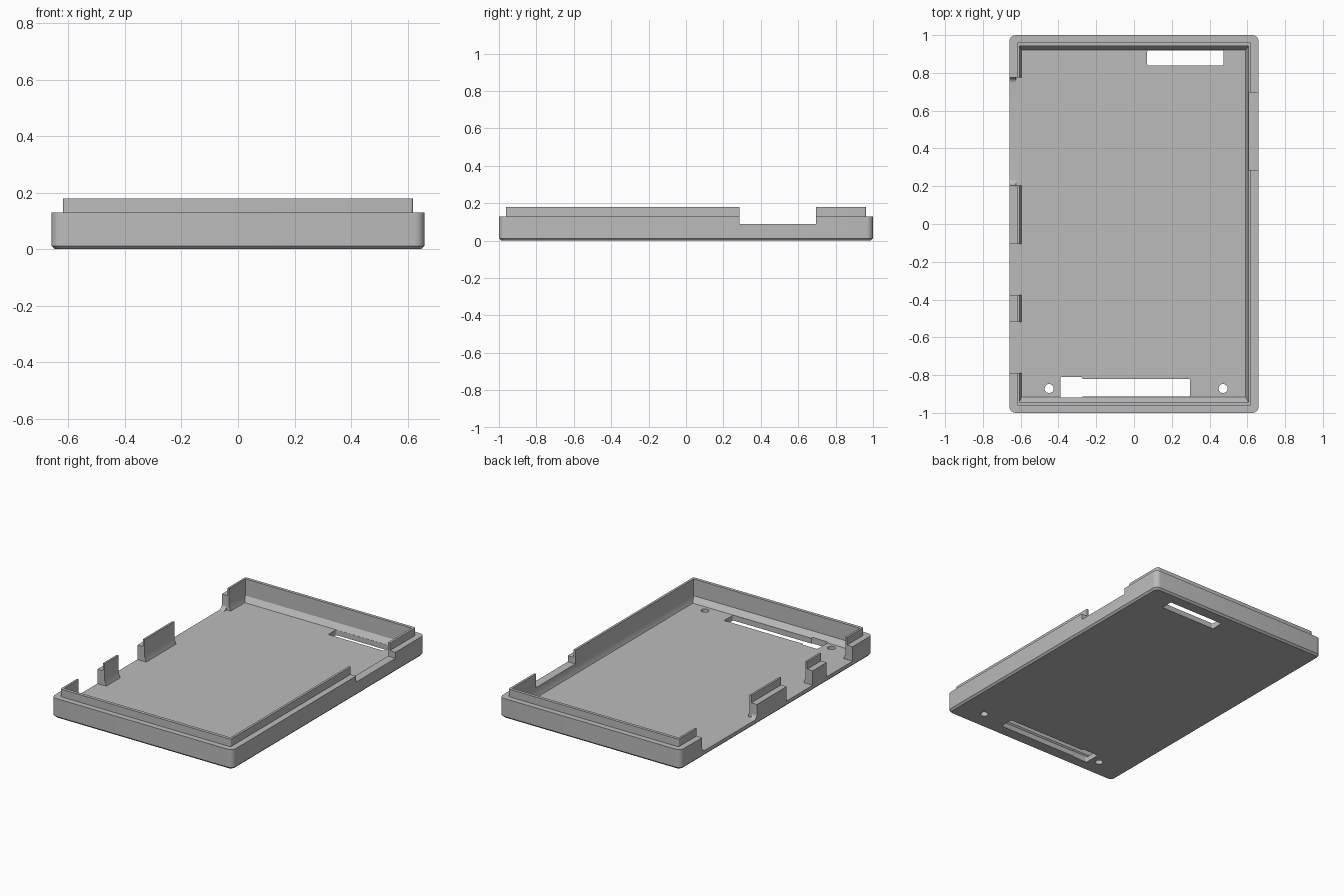
import bpy, bmesh, math
from mathutils import Vector

cube = bpy.data.objects.get("Cube")
if cube:
    bpy.data.objects.remove(cube, do_unlink=True)

grey = bpy.data.materials.new("plain grey")
grey.use_nodes = True
colour = (0.5, 0.5, 0.5, 1)
grey.diffuse_color = colour
grey.node_tree.nodes["Principled BSDF"].inputs["Base Color"].default_value = colour


def ring(u0, u1, v0, v1, r, steps=6):
    """Outline of a rectangle, with rounded corners if r > 0."""
    points = []
    corners = [(u1 - r, v1 - r), (u0 + r, v1 - r), (u0 + r, v0 + r), (u1 - r, v0 + r)]
    for i, (u, v) in enumerate(corners):
        for k in range(steps + 1 if r else 1):
            a = math.pi / 2 * (i + k / steps)
            points.append((u + r * math.cos(a), v + r * math.sin(a)))
    return points


def loft(name, layers, along="z"):
    """Solid through stacked (outline, height) layers, stacked along z or x."""
    bm = bmesh.new()
    rings = []
    for outline, w in layers:
        rings.append([bm.verts.new((u, v, w) if along == "z" else (w, u, v)) for u, v in outline])
    for a, b in zip(rings, rings[1:]):
        for i in range(len(a)):
            j = (i + 1) % len(a)
            bm.faces.new((a[i], a[j], b[j], b[i]))
    bm.faces.new(rings[0][::-1])
    bm.faces.new(rings[-1])
    bmesh.ops.recalc_face_normals(bm, faces=bm.faces)
    mesh = bpy.data.meshes.new(name)
    bm.to_mesh(mesh)
    bm.free()
    mesh.materials.append(grey)
    obj = bpy.data.objects.new(name, mesh)
    bpy.context.scene.collection.objects.link(obj)
    return obj


def prism(name, rect, low, high, r=0, along="z"):
    outline = ring(*rect, r)
    return loft(name, [(outline, low), (outline, high)], along)


FLOOR, RIM, TOP, ABOVE = 0.035, 0.13, 0.18, 0.4

# Outer shell: chamfered base, straight wall, stepped lip
wall = ring(-0.66, 0.66, -1, 1, 0.035)
lip = ring(-0.62, 0.62, -0.963, 0.963, 0.01)
tray = loft("tray", [
    (ring(-0.648, 0.648, -0.988, 0.988, 0.028), 0),
    (wall, 0.012), (wall, RIM), (lip, RIM), (lip, TOP)])

# Hollow inside with a sloped foot around the floor
inner = ring(-0.607, 0.605, -0.942, 0.943, 0)
cutters = [loft("cavity", [
    (ring(-0.595, 0.59, -0.915, 0.92, 0), FLOOR), (inner, 0.07), (inner, ABOVE)])]

# Port openings in the right-hand wall, down to the floor
for y0, y1 in [(-0.79, -0.52), (-0.375, -0.105), (0.205, 0.775)]:
    cutters.append(prism("port_cut", (y0, y1, FLOOR, ABOVE), -0.625 if y0 > 0 else -0.8, -0.55, along="x"))
cutters.append(prism("rounded_port_cut", (0.205, 0.775, FLOOR, ABOVE), -0.8, -0.62, 0.03, along="x"))

# Shallow notch in the left-hand wall
cutters.append(prism("notch_cut", (0.287, 0.695, 0.09, ABOVE), 0.55, 0.8, along="x"))

# Slots and round holes through the floor
for rect in [(0.07, 0.475, 0.838, 0.919), (-0.33, 0.297, -0.914, -0.821), (-0.39, -0.272, -0.919, -0.81)]:
    cutters.append(prism("slot_cut", rect, -0.1, 0.06, 0.008))
for x in (-0.449, 0.472):
    cutters.append(prism("hole_cut", (x - 0.024, x + 0.024, -0.895, -0.847), -0.1, 0.06, 0.0239))

for cutter in cutters:
    cutter.hide_render = True
    cut = tray.modifiers.new(cutter.name, "BOOLEAN")
    cut.operation = "DIFFERENCE"
    cut.solver = "EXACT"
    cut.object = cutter

# Bake the cuts and drop the cutters
bpy.context.view_layer.update()
graph = bpy.context.evaluated_depsgraph_get()
baked = bpy.data.meshes.new_from_object(tray.evaluated_get(graph))
tray.modifiers.clear()
tray.data = baked
for cutter in cutters:
    bpy.data.objects.remove(cutter, do_unlink=True)

bpy.ops.object.select_all(action="DESELECT")
tray.select_set(True)
bpy.context.view_layer.objects.active = tray
bpy.ops.object.shade_smooth_by_angle(angle=math.radians(30))
